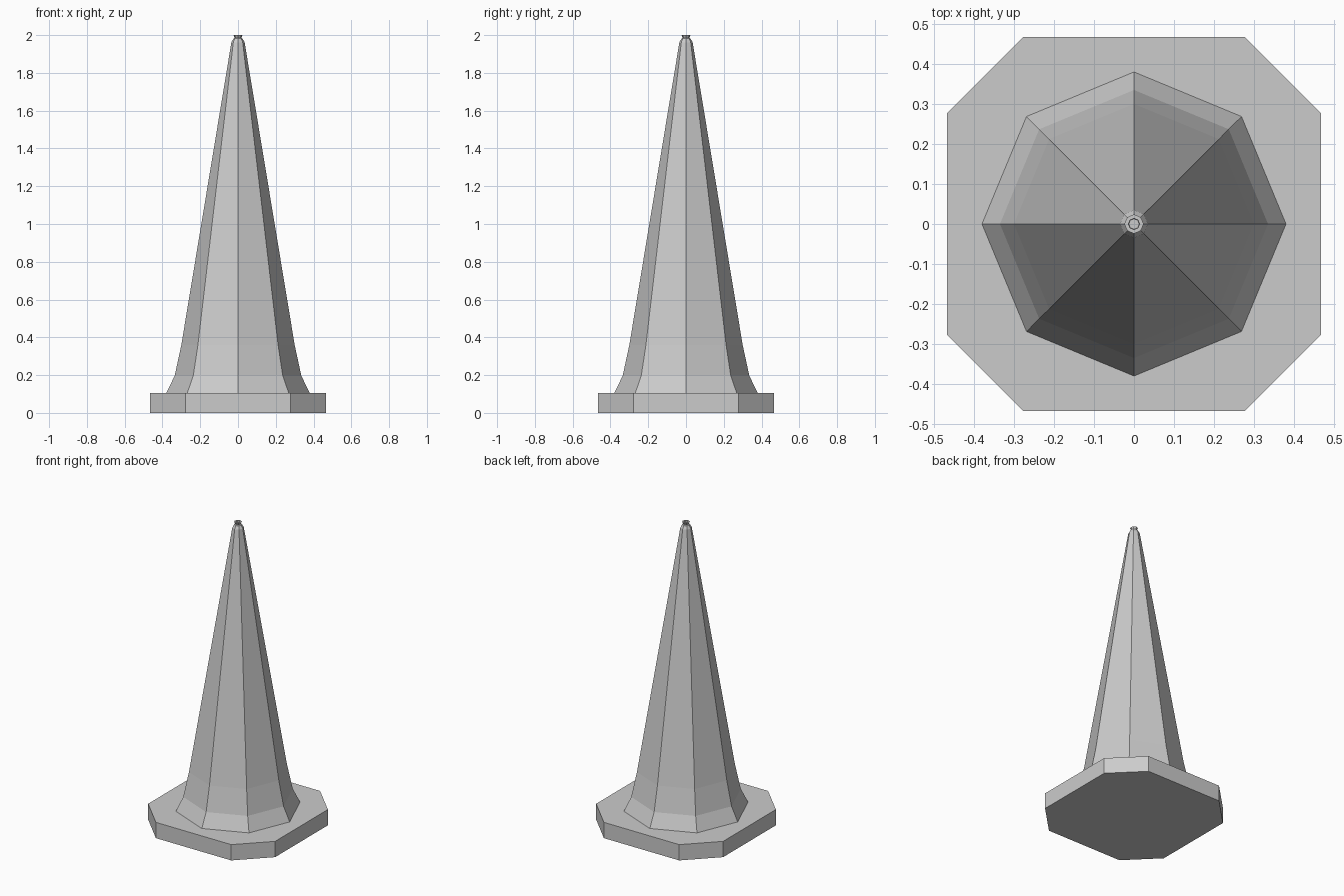
import bpy, bmesh
from math import cos, sin, pi

if "Cube" in bpy.data.objects:
    bpy.data.objects.remove(bpy.data.objects["Cube"])


def loft(name, rings):
    """Join equal-length rings of points with quads and cap both ends."""
    bm = bmesh.new()
    loops = [[bm.verts.new(p) for p in ring] for ring in rings]
    n = len(loops[0])
    for a, b in zip(loops, loops[1:]):
        for i in range(n):
            j = (i + 1) % n
            bm.faces.new((a[i], a[j], b[j], b[i]))
    bm.faces.new(loops[0][::-1])
    bm.faces.new(loops[-1])
    bmesh.ops.recalc_face_normals(bm, faces=bm.faces)
    mesh = bpy.data.meshes.new(name)
    bm.to_mesh(mesh)
    bm.free()
    obj = bpy.data.objects.new(name, mesh)
    bpy.context.collection.objects.link(obj)
    return obj


def octagon(r, z):
    return [(r * cos(i * pi / 4), r * sin(i * pi / 4), z) for i in range(8)]


# Square base plate with chamfered corners
H, C = 0.467, 0.277
outline = [(H, -C), (H, C), (C, H), (-C, H), (-H, C), (-H, -C), (-C, -H), (C, -H)]
loft("base_plate", [[(x, y, z) for x, y in outline] for z in (0, 0.105)])

# Eight-sided cone: flared foot, long taper, rounded shoulder, small lipped tip
profile = [(0.38, 0.105), (0.335, 0.197), (0.30, 0.36), (0.035, 1.962),
           (0.024, 1.982), (0.017, 1.985), (0.024, 2.0), (0.014, 2.0), (0.013, 1.992)]
loft("cone_body", [octagon(r, z) for r, z in profile])
